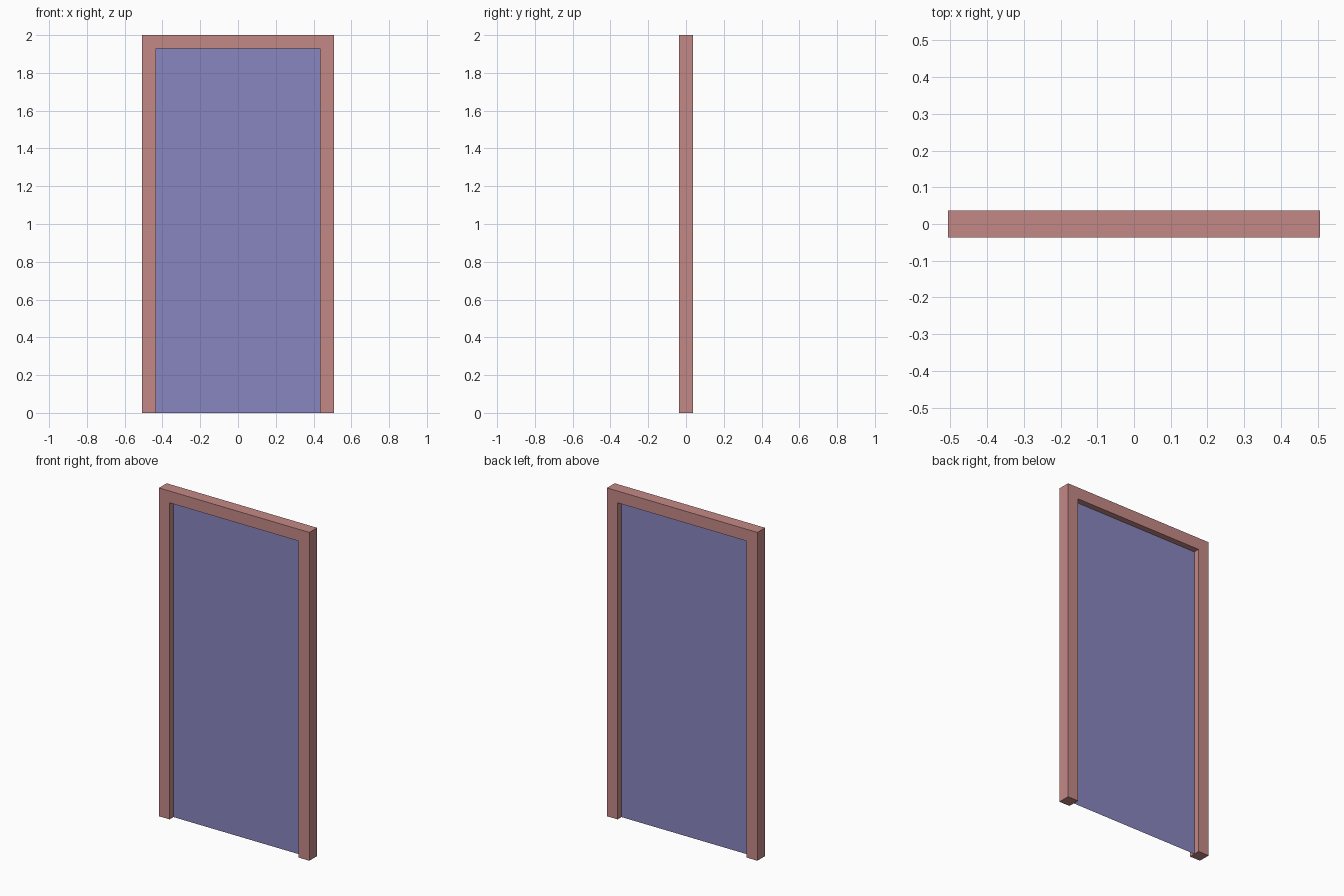
import bpy, bmesh

if "Cube" in bpy.data.objects:
    bpy.data.objects.remove(bpy.data.objects["Cube"])

HALF_W, HEIGHT, HALF_D, BAR = 0.507, 2.0, 0.037, 0.072
IN_W, IN_H = HALF_W - BAR, HEIGHT - BAR


def face_object(name, outline, y, color, depth=0.0):
    """Make a flat face from an x-z outline, extruded along +y if depth is given."""
    bm = bmesh.new()
    face = bm.faces.new([bm.verts.new((x, y, z)) for x, z in outline])
    if depth:
        ext = bmesh.ops.extrude_face_region(bm, geom=[face], use_keep_orig=True)
        moved = [v for v in ext["geom"] if isinstance(v, bmesh.types.BMVert)]
        bmesh.ops.translate(bm, vec=(0, depth, 0), verts=moved)
        bmesh.ops.recalc_face_normals(bm, faces=bm.faces)
    mesh = bpy.data.meshes.new(name)
    bm.to_mesh(mesh)
    bm.free()
    mat = bpy.data.materials.new(name + "_color")
    mat.diffuse_color = color
    mat.use_nodes = True
    mat.node_tree.nodes["Principled BSDF"].inputs["Base Color"].default_value = mat.diffuse_color
    mesh.materials.append(mat)
    obj = bpy.data.objects.new(name, mesh)
    bpy.context.collection.objects.link(obj)
    return obj


# Door frame: two jambs and a head in one extruded arch profile
face_object("door_frame",
            [(-HALF_W, 0), (-IN_W, 0), (-IN_W, IN_H), (IN_W, IN_H),
             (IN_W, 0), (HALF_W, 0), (HALF_W, HEIGHT), (-HALF_W, HEIGHT)],
            -HALF_D, (0.55, 0.25, 0.24, 1), depth=2 * HALF_D)

# Door panel: single sheet in the middle of the frame depth
face_object("door_panel",
            [(-IN_W, 0), (IN_W, 0), (IN_W, IN_H), (-IN_W, IN_H)],
            0, (0.25, 0.24, 0.52, 1))
